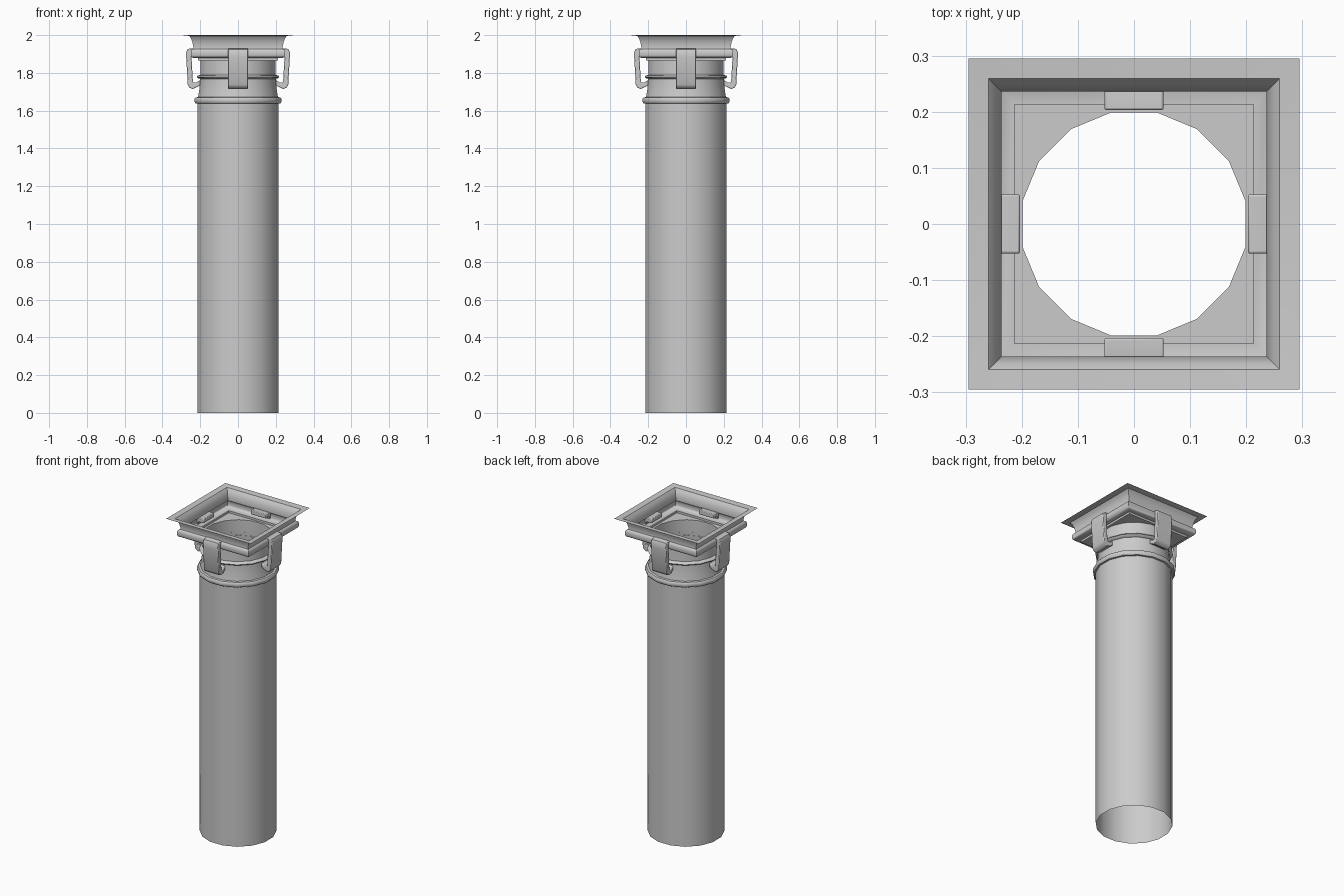
import bpy, bmesh, math

if "Cube" in bpy.data.objects:
    bpy.data.objects.remove(bpy.data.objects["Cube"])

SIDES = 16


def make_object(name, verts, faces, angle):
    mesh = bpy.data.meshes.new(name)
    mesh.from_pydata(verts, [], faces)
    bm = bmesh.new()
    bm.from_mesh(mesh)
    bmesh.ops.remove_doubles(bm, verts=bm.verts, dist=1e-5)
    bmesh.ops.recalc_face_normals(bm, faces=bm.faces)
    bm.to_mesh(mesh)
    bm.free()
    ob = bpy.data.objects.new(name, mesh)
    bpy.context.collection.objects.link(ob)
    bpy.ops.object.select_all(action='DESELECT')
    ob.select_set(True)
    bpy.context.view_layer.objects.active = ob
    bpy.ops.object.shade_smooth_by_angle(angle=math.radians(angle))
    return ob


def ring_points(r, z, n, offset):
    return [(r * math.cos(offset + 2 * math.pi * i / n),
             r * math.sin(offset + 2 * math.pi * i / n), z) for i in range(n)]


def loft(name, profile, n, offset, scale=1.0, angle=40):
    """Sweep an open (radius, height) profile around n sides."""
    verts, faces = [], []
    for r, z in profile:
        verts += ring_points(r * scale, z, n, offset)
    for k in range(len(profile) - 1):
        for i in range(n):
            j = (i + 1) % n
            faces.append((k * n + i, k * n + j, (k + 1) * n + j, (k + 1) * n + i))
    return make_object(name, verts, faces, angle)


HALF = math.pi / SIDES

# Open shaft
loft("shaft", [(0.219, 0), (0.219, 1.65)], SIDES, HALF)

# Rounded collar at the top of the shaft
loft("collar", [(0.216, 1.637), (0.229, 1.639), (0.235, 1.647), (0.235, 1.662),
                (0.229, 1.670), (0.216, 1.672)], SIDES, HALF)

# Concave neck
loft("neck", [(0.216, 1.67), (0.209, 1.71), (0.205, 1.755), (0.203, 1.80),
              (0.203, 1.866)], SIDES, HALF)

# Thin neck ring
loft("neck_ring", [(0.203, 1.768), (0.219, 1.773), (0.223, 1.779),
                   (0.219, 1.785), (0.203, 1.79)], SIDES, HALF)

# Square capital: base block, rounded band, flare and flat lip
loft("square_capital", [(0.213, 1.866), (0.213, 1.879), (0.236, 1.879), (0.246, 1.884),
                        (0.250, 1.893), (0.250, 1.913), (0.246, 1.922), (0.237, 1.927),
                        (0.236, 1.935), (0.241, 1.962), (0.249, 1.984), (0.259, 1.996),
                        (0.295, 2.0)],
     4, math.pi / 4, scale=math.sqrt(2))

# Square floor of the capital with the round opening
inner = ring_points(0.203, 1.866, SIDES, HALF)
S = 0.213
outer = []
for x, y, z in inner:
    k = S / max(abs(x), abs(y))
    outer.append((x * k, y * k, z))
verts, faces = inner + outer, []
for i in range(SIDES):
    j = (i + 1) % SIDES
    a, b = outer[i], outer[j]
    if (abs(a[0]) > abs(a[1])) != (abs(b[0]) > abs(b[1])):
        verts.append((math.copysign(S, a[0]), math.copysign(S, a[1]), 1.866))
        faces.append((i, SIDES + i, len(verts) - 1, SIDES + j, j))
    else:
        faces.append((i, SIDES + i, SIDES + j, j))
make_object("capital_floor", verts, faces, 40)

# Four strap brackets joining the capital to the neck
outline = [(0.203, 1.930), (0.252, 1.930), (0.267, 1.925), (0.275, 1.908), (0.274, 1.880),
           (0.266, 1.738), (0.258, 1.723), (0.240, 1.715), (0.222, 1.722), (0.200, 1.735),
           (0.200, 1.762), (0.222, 1.749), (0.237, 1.748), (0.239, 1.758),
           (0.246, 1.880), (0.244, 1.896), (0.234, 1.902), (0.203, 1.902)]
n = len(outline)
W = 0.053
for idx, side in enumerate(("right", "back", "left", "front")):
    v = [(r, s * W, z) for s in (-1, 1) for r, z in outline]
    f = [tuple(range(n)), tuple(range(n, 2 * n))]
    f += [(i, (i + 1) % n, n + (i + 1) % n, n + i) for i in range(n)]
    ob = make_object("bracket_" + side, v, f, 40)
    bev = ob.modifiers.new("soft_edges", 'BEVEL')
    bev.width = 0.004
    bev.segments = 2
    bev.limit_method = 'ANGLE'
    bev.angle_limit = math.radians(60)
    ob.rotation_euler.z = idx * math.pi / 2
